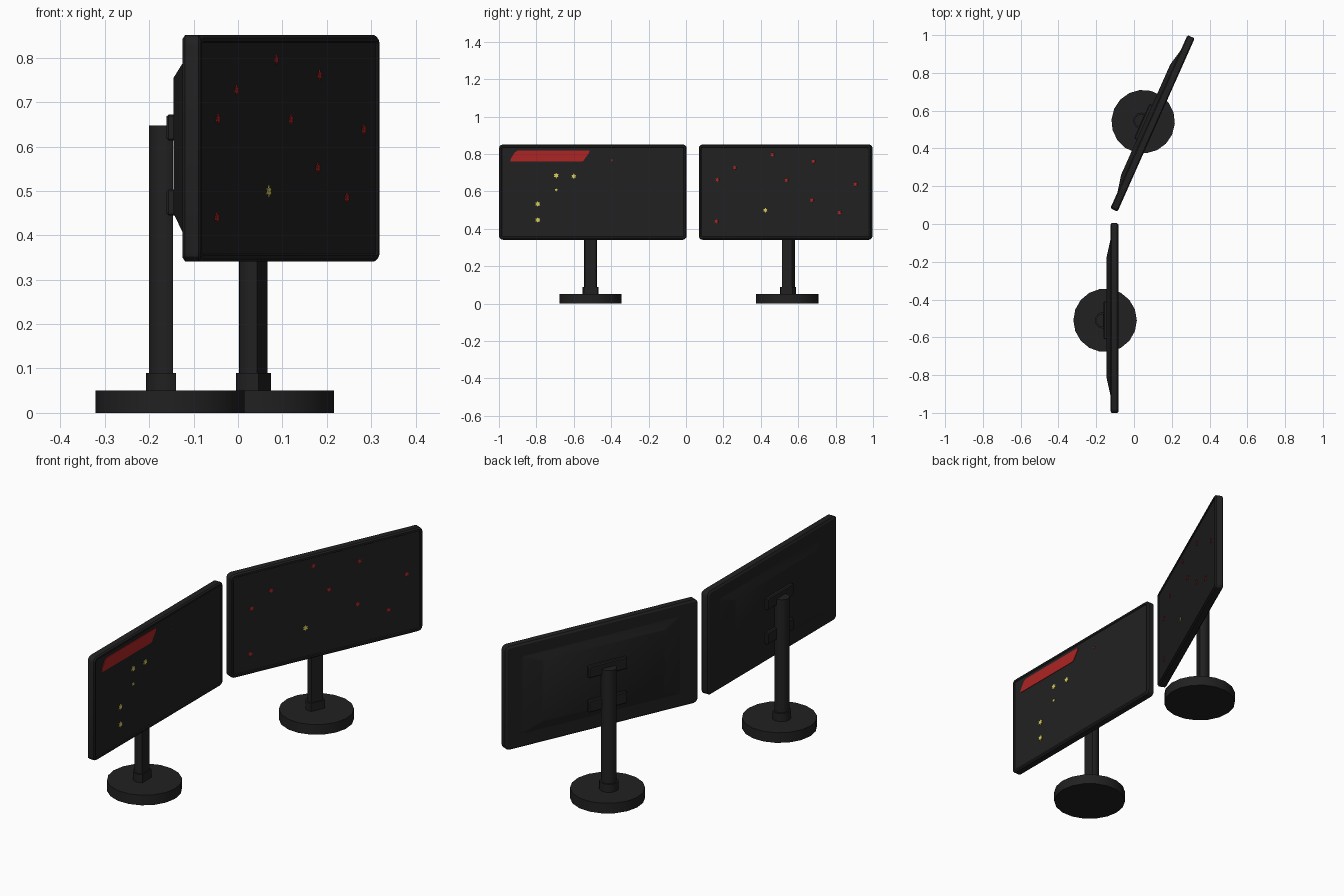
import bpy, bmesh, math
from mathutils import Matrix, Vector

if "Cube" in bpy.data.objects:
    bpy.data.objects.remove(bpy.data.objects["Cube"])


def material(name, rgb):
    m = bpy.data.materials.new(name)
    m.diffuse_color = (*rgb, 1)
    m.use_nodes = True
    m.node_tree.nodes["Principled BSDF"].inputs["Base Color"].default_value = m.diffuse_color
    return m


BLACK = material("black plastic", (0.015, 0.015, 0.015))
SCREEN = material("dark screen", (0.0155, 0.0155, 0.0155))
RED = material("red", (0.42, 0.018, 0.018))
YELLOW = material("yellow", (0.70, 0.62, 0.11))


def loft(name, rings, mats, place, cap_mat=0):
    """Bridge equal-length rings of points, cap both ends; cap_mat colours the last cap."""
    bm = bmesh.new()
    loops = [[bm.verts.new(p) for p in ring] for ring in rings]
    n = len(loops[0])
    for a, b in zip(loops, loops[1:]):
        for i in range(n):
            j = (i + 1) % n
            bm.faces.new((a[i], a[j], b[j], b[i]))
    bm.faces.new(loops[0])
    bm.faces.new(loops[-1]).material_index = cap_mat
    bmesh.ops.recalc_face_normals(bm, faces=bm.faces)
    bm.transform(place)
    me = bpy.data.meshes.new(name)
    bm.to_mesh(me)
    bm.free()
    ob = bpy.data.objects.new(name, me)
    bpy.context.collection.objects.link(ob)
    for m in mats:
        me.materials.append(m)
    bpy.ops.object.select_all(action='DESELECT')
    ob.select_set(True)
    bpy.context.view_layer.objects.active = ob
    bpy.ops.object.shade_smooth_by_angle(angle=math.radians(30))
    return ob


def round_rect(x, cy, cz, hy, hz, r, seg=3):
    """Rounded rectangle standing in the plane of constant x."""
    pts = []
    for k, (sy, sz) in enumerate(((1, 1), (-1, 1), (-1, -1), (1, -1))):
        for s in range(seg + 1):
            a = math.radians(90 * (k + s / seg))
            pts.append((x, cy + sy * (hy - r) + r * math.cos(a),
                        cz + sz * (hz - r) + r * math.sin(a)))
    return pts


def d_ring(cx, cy, r, cut, z, n=14):
    """Circle with its front side cut flat."""
    a0 = math.acos(cut / r)
    return [(cx + r * math.cos(a), cy + r * math.sin(a), z)
            for a in (a0 + (2 * math.pi - 2 * a0) * i / n for i in range(n + 1))]


def disc(cx, cy, r, z, n=18):
    return [(cx + r * math.cos(2 * math.pi * i / n),
             cy + r * math.sin(2 * math.pi * i / n), z) for i in range(n)]


def plate(name, outline, mat, place):
    """Thin painted plate lying on the screen."""
    loft(name, [[(x, y, z) for y, z in outline] for x in (0.0165, 0.0195)], [mat], place)


def star(y, z, r):
    return [(y + (r if i % 2 else r * 0.6) * math.cos(i * math.pi / 6),
             z + (r if i % 2 else r * 0.6) * math.sin(i * math.pi / 6)) for i in range(12)]


CZ, SY = 0.596, -0.012   # screen centre height, sideways offset of the stand


def monitor(tag, place):
    # panel with rounded rim and recessed screen
    steps = ((-0.021, 0.009), (-0.015, 0), (0.015, 0), (0.021, 0.006),
             (0.021, 0.014), (0.017, 0.017))
    loft(tag + "_panel", [round_rect(x, 0, CZ, 0.502 - d, 0.255 - d, 0.022 - d)
                          for x, d in steps], [BLACK, SCREEN], place, 1)
    # tapered back housing
    loft(tag + "_back_housing", [round_rect(-0.020, 0.003, 0.597, 0.415, 0.192, 0.008, 1),
                                 round_rect(-0.041, 0.003, 0.602, 0.32, 0.153, 0.008, 1)],
         [BLACK], place)
    # two mounting brackets
    for part, z in (("lower", 0.474), ("upper", 0.643)):
        loft(f"{tag}_{part}_bracket",
             [round_rect(-0.038, SY, z, 0.10, 0.029, 0.003, 1),
              round_rect(-0.052, SY, z, 0.10, 0.029, 0.003, 1),
              round_rect(-0.057, SY, z, 0.096, 0.025, 0.003, 1)], [BLACK], place)
    # pole, collar and round foot
    loft(tag + "_pole", [d_ring(-0.061, SY, 0.035, 0.019, z) for z in (0.05, 0.647)],
         [BLACK], place)
    loft(tag + "_collar", [d_ring(-0.060, SY, 0.043, 0.024, z) for z in (0.045, 0.09)],
         [BLACK], place)
    loft(tag + "_foot", [disc(-0.049, SY, 0.168, z) for z in (0, 0.05)], [BLACK], place)


left = Matrix.Translation(Vector((-0.104, -0.498, 0)))
right = Matrix.Translation(Vector((0.098, 0.533, 0))) @ Matrix.Rotation(math.radians(-24), 4, 'Z')
monitor("left", left)
monitor("right", right)

# left screen: red banner, small red mark and yellow spots
plate("red_banner", [(-0.44, 0.759), (-0.44, 0.772), (-0.418, 0.808), (-0.402, 0.818),
                     (-0.018, 0.818), (-0.02, 0.806), (-0.05, 0.764), (-0.06, 0.759)], RED, left)
plate("red_mark", star(0.101, 0.766, 0.006), RED, left)
for y, z, r in ((-0.196, 0.684, 0.015), (-0.102, 0.681, 0.015), (-0.196, 0.608, 0.009),
                (-0.295, 0.533, 0.015), (-0.295, 0.447, 0.015)):
    plate("yellow_spot", star(y, z, r), YELLOW, left)

# right screen: scattered red spots and one yellow spot
for y, z in ((-0.391, 0.662), (-0.289, 0.727), (-0.069, 0.796), (0.171, 0.761), (0.013, 0.66),
             (0.417, 0.638), (0.162, 0.552), (0.323, 0.485), (-0.397, 0.44)):
    plate("red_spot", star(y, z, 0.012), RED, right)
plate("yellow_spot", star(-0.11, 0.499, 0.014), YELLOW, right)
